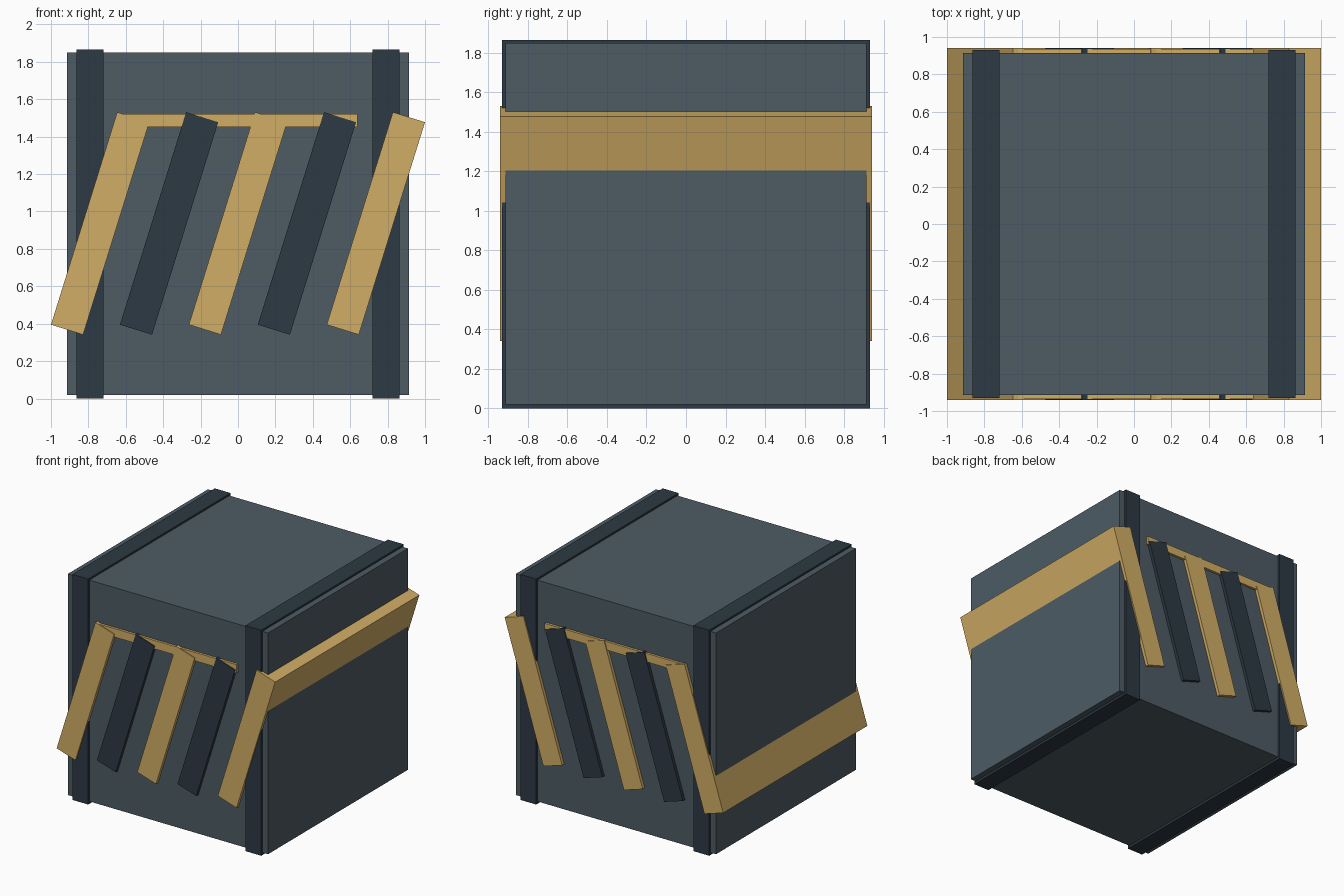
import bpy
from math import radians

if "Cube" in bpy.data.objects:
    bpy.data.objects.remove(bpy.data.objects["Cube"])


def material(name, rgb):
    m = bpy.data.materials.new(name)
    m.diffuse_color = (*rgb, 1)
    m.use_nodes = True
    m.node_tree.nodes["Principled BSDF"].inputs["Base Color"].default_value = m.diffuse_color
    return m


steel = material("steel", (0.075, 0.105, 0.127))
dark = material("dark_steel", (0.026, 0.041, 0.056))
gold = material("gold", (0.64, 0.42, 0.13))


def box(name, loc, size, mat, tilt=0):
    bpy.ops.mesh.primitive_cube_add(size=1, location=loc)
    ob = bpy.context.object
    ob.name = name
    ob.scale = size
    ob.rotation_euler.y = radians(tilt)
    ob.data.materials.append(mat)
    return ob


# Crate body
box("crate_body", (0, 0, 0.935), (1.83, 1.83, 1.83), steel)

# Dark bands wrapping the crate near each side
for side, x in (("left", -0.792), ("right", 0.792)):
    box(side + "_band", (x, 0, 0.9325), (0.145, 1.862, 1.865), dark)

# Horizontal rail behind the slat tops, running through to the back
box("rail", (0, 0, 1.487), (1.28, 1.87, 0.07), gold)

# Slanted warning slats, alternating colours, running front to back
for i in range(5):
    box(f"slat_{i + 1}", ((i - 2) * 0.3685, 0, 0.936), (0.18, 1.884, 1.19),
        dark if i % 2 else gold, 17.3)
